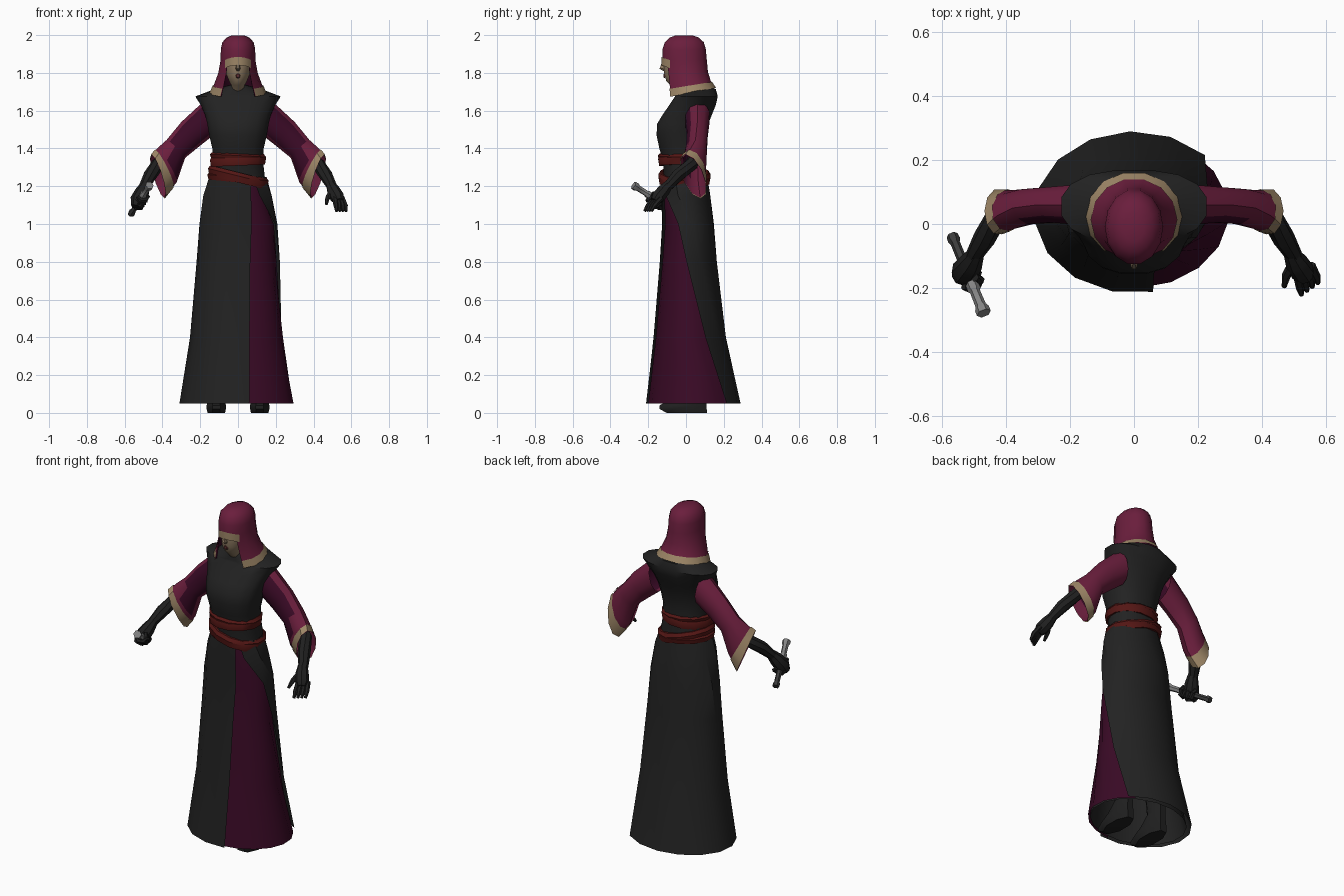
import bpy, bmesh
from math import sin, cos, pi, radians, copysign
from mathutils import Vector as V

cube = bpy.data.objects.get("Cube")
if cube:
    bpy.data.objects.remove(cube)


def material(name, *rgb):
    m = bpy.data.materials.new(name)
    m.use_nodes = True
    m.diffuse_color = (*rgb, 1)
    bsdf = next(n for n in m.node_tree.nodes if n.type == 'BSDF_PRINCIPLED')
    bsdf.inputs["Base Color"].default_value = (*rgb, 1)
    bsdf.inputs["Roughness"].default_value = 0.9
    return m


BLACK = material("black cloth", .016, .016, .016)
GLOVE = material("dark leather", .014, .014, .014)
PLUM = material("plum cloth", .145, .013, .046)
WINE = material("dark wine cloth", .042, .003, .019)
RED = material("red sash", .088, .008, .007)
TAN = material("tan trim", .34, .24, .135)
SKIN = material("skin", .27, .195, .12)
LIPS = material("lips", .12, .03, .03)
STEEL = material("steel", .23, .23, .23)
IRON = material("dark iron", .045, .045, .045)


def loft(name, rings, mat, closed=True, caps=(True, True), skip=None):
    """Skin a list of point rings; skip(centre) leaves faces out."""
    bm = bmesh.new()
    vs = [[bm.verts.new(p) for p in r] for r in rings]
    n = len(rings[0])
    for a, b in zip(vs, vs[1:]):
        for i in range(n if closed else n - 1):
            j = (i + 1) % n
            quad = (a[i], a[j], b[j], b[i])
            if skip and skip(sum((v.co for v in quad), V()) / 4):
                continue
            bm.faces.new(quad)
    for cap, ring in zip(caps, (vs[0], vs[-1])):
        if cap and closed:
            bm.faces.new(ring)
    bmesh.ops.recalc_face_normals(bm, faces=bm.faces)
    me = bpy.data.meshes.new(name)
    bm.to_mesh(me)
    bm.free()
    ob = bpy.data.objects.new(name, me)
    bpy.context.collection.objects.link(ob)
    me.materials.append(mat)
    bpy.ops.object.select_all(action='DESELECT')
    ob.select_set(True)
    bpy.context.view_layer.objects.active = ob
    bpy.ops.object.shade_smooth_by_angle(angle=radians(40))
    return ob


OPEN = (False, False)


def oval(z, rx, front, back, n=16, a0=None, a1=None, tilt_y=0, tilt_x=0, grow=0, power=1):
    """Horizontal oval; angle 0 is the front, 90 the +x side; power under 1 squares it."""
    cy, ry = (front + back) / 2, (back - front) / 2 + grow
    rx += grow
    if a0 is None:
        angles = [2 * pi * (i + .5) / n for i in range(n)]
    else:
        angles = [radians(a0 + (a1 - a0) * i / n) for i in range(n + 1)]

    def bulge(v):
        return copysign(abs(v) ** power, v)
    pts = [V((rx * bulge(sin(t)), cy - ry * bulge(cos(t)), z)) for t in angles]
    for p in pts:
        p.z += tilt_y * p.y + tilt_x * p.x
    return pts


def tube(name, pts, radii, mat, n=8, s=1):
    pts = [V((p[0] * s, p[1], p[2])) for p in pts]
    rings = []
    for i, (p, r) in enumerate(zip(pts, radii)):
        d = (pts[min(i + 1, len(pts) - 1)] - pts[max(i - 1, 0)]).normalized()
        u = d.cross(V((0, 0, 1)) if abs(d.z) < .9 else V((0, 1, 0))).normalized()
        w = d.cross(u)
        rings.append([p + r * (u * cos(2 * pi * k / n) + w * sin(2 * pi * k / n)) for k in range(n)])
    return loft(name, rings, mat)


# Skirt: height, half width, front, back, slit angle, side edge angle
skirt = [(1.25, .15, -.125, .11, 26, 30), (1.15, .182, -.13, .125, 22, 38),
         (1.0, .207, -.125, .147, 20, 68), (.8, .218, -.138, .16, 17, 87),
         (.4, .25, -.172, .212, 14, 115), (.05, .308, -.212, .285, 11, 135)]
loft("wrap_skirt", [oval(*r[:4], n=10, a0=r[4], a1=r[5] - 360, grow=.004) for r in skirt], BLACK, closed=False)
loft("under_skirt", [oval(*r[:4], n=7, a0=r[4] - 8, a1=r[5] + 8, grow=-.012) for r in skirt], WINE, closed=False)
loft("skirt_lining", [oval(*r[:4], grow=-.024) for r in skirt], BLACK, caps=OPEN)

# Boots and shins
for s, side in ((1, "left"), (-1, "right")):
    rings = []
    for z, w, front, back in ((0, .05, -.11, .12), (.02, .055, -.15, .12), (.04, .055, -.15, .12),
                              (.07, .05, -.09, .115), (.13, .045, -.01, .11), (.5, .06, -.05, .1)):
        rings.append([p + V((.115 * s, 0, 0)) for p in oval(z, w, front, back, n=8)])
    loft(side + "_boot", rings, GLOVE)

# Tunic with wide shoulders
tunic = [(1.2, .15, -.12, .11), (1.32, .136, -.12, .095), (1.4, .138, -.143, .092),
         (1.47, .155, -.158, .1), (1.53, .165, -.155, .12), (1.58, .178, -.125, .14),
         (1.63, .2, -.09, .16), (1.675, .23, -.06, .17)]
yoke = [(1.695, .155, -.06, .16), (1.715, .1, -.055, .12), (1.735, .045, -.055, .05)]
loft("tunic", [oval(*r, power=.85) for r in tunic]
     + [oval(*r, tilt_y=.12) for r in yoke], BLACK)


# Sashes
def sash(name, z, h, rx, front, back, slope):
    prof = ((-h, -.012), (-h, .006), (h * .3, .012), (h, 0), (h, -.012))
    loft(name, [oval(z + dz, rx, front, back, n=12, tilt_x=slope, grow=g) for dz, g in prof], RED, caps=OPEN)


sash("upper_sash", 1.337, .028, .142, -.14, .1, .04)
sash("upper_sash_fold", 1.358, .014, .142, -.142, .1, -.05)
sash("lower_sash", 1.247, .027, .152, -.138, .122, -.25)
sash("lower_sash_fold", 1.24, .02, .156, -.13, .122, -.1)

# Bell sleeves, darker in front, with trimmed cuffs and gloved arms
sleeve = [((.17, .06, 1.66), (.13, .06, 1.47), .068), ((.30, .06, 1.54), (.2, .06, 1.415), .058),
          ((.378, .05, 1.445), (.28, .06, 1.35), .058), ((.428, .025, 1.4), (.325, .065, 1.22), .06),
          ((.457, 0, 1.365), (.39, .075, 1.14), .062)]
for s, side in ((1, "left"), (-1, "right")):
    rings = []
    for k, (top, low, w) in enumerate(sleeve):
        c, u = (V(top) + V(low)) / 2, (V(top) - V(low)) / 2
        v = V((.1 * k, 1, 0)).normalized() * w
        ring = [c + u * cos(t * pi / 5) + v * sin(t * pi / 5) for t in range(10)]
        rings.append([V((p.x * s, p.y, p.z)) for p in ring])
    arm = loft(side + "_sleeve", rings, PLUM, caps=OPEN).data
    arm.materials.append(WINE)
    for f in arm.polygons:
        if f.center.y < .04 and f.normal.z < .55 and abs(f.center.x) < .35:
            f.material_index = 1
    mid = [a.lerp(b, .3) for a, b in zip(rings[-2], rings[-1])]
    band = []
    for ring in (mid, rings[-1]):
        c = sum(ring, V()) / len(ring)
        band.append([c + (p - c) * 1.05 for p in ring])
    loft(side + "_cuff_trim", band, TAN, caps=OPEN)
    tube(side + "_forearm", [(.36, .055, 1.37), (.425, .028, 1.315), (.467, -.045, 1.255), (.5, -.1, 1.195)],
         [.03, .036, .035, .026], GLOVE, s=s)

# Open left hand
tube("left_palm", [(.49, -.09, 1.21), (.506, -.12, 1.175), (.526, -.15, 1.14), (.535, -.165, 1.12)],
     [.025, .036, .038, .026], GLOVE)
for i in range(4):
    x, y = .512 + .013 * i, -.165 + .012 * i
    tube("left_finger_%d" % i, [(x, y, 1.138), (x + .006 + .004 * i, y - .035, 1.1),
                                (x + .01 + .004 * i, y - .055, 1.068)],
         [.015, .013, .008], GLOVE, n=6)
tube("left_thumb", [(.5, -.12, 1.175), (.475, -.16, 1.14), (.468, -.195, 1.105)], [.018, .014, .008], GLOVE, n=6)

# Right fist wrapped round a hilt
tube("right_fist", [(-.49, -.09, 1.21), (-.507, -.12, 1.17), (-.528, -.15, 1.125), (-.54, -.165, 1.09)],
     [.025, .038, .044, .028], GLOVE)
start, end = V((-.567, -.035, 1.052)), V((-.468, -.278, 1.205))
axis = (end - start).normalized()
side_dir = axis.cross(V((0, 0, 1))).normalized()
up_dir = side_dir.cross(axis)
for i in range(4):
    c = start.lerp(end, .36 + .085 * i)
    arc = [c + .028 * (side_dir * cos(t) + up_dir * sin(t)) for t in (2.2, 3.2, 4.2, 5.2, 6.2)]
    tube("right_finger_%d" % i, arc, [.013, .015, .015, .014, .01], GLOVE, n=6)


def hilt(name, stops, mat):
    tube(name, [start.lerp(end, f) for f, r in stops], [r for f, r in stops], mat, n=6)


hilt("hilt_grip", [(0, .018), (.06, .02), (.1, .015), (.65, .016)], IRON)
hilt("hilt_emitter", [(.62, .02), (.7, .021), (.72, .016), (.9, .017), (.94, .023), (1, .023)], STEEL)

# Head, nose and mouth
head = [(1.69, .04, -.04, .05), (1.735, .036, -.085, .04), (1.755, .048, -.105, .04),
        (1.79, .062, -.116, .05), (1.84, .07, -.12, .06), (1.89, .068, -.112, .07)]
loft("face", [oval(*r) for r in head], SKIN)
nose = [(1.81, .008, -.122, -.1), (1.822, .013, -.143, -.1), (1.845, .009, -.134, -.1), (1.875, .006, -.122, -.1)]
loft("nose", [oval(*r, n=6) for r in nose], SKIN)
tube("mouth", [(0, -.11, 1.785), (0, -.119, 1.785)], [.014, .009], LIPS)

# Hood with an open front, brow band and hem trim
hood = [(1.69, .147, -.11, .158, .2), (1.737, .127, -.112, .134, .16), (1.8, .104, -.118, .119, .05),
        (1.87, .092, -.127, .113, 0), (1.925, .091, -.127, .108, 0), (1.962, .083, -.115, .097, 0),
        (1.987, .06, -.088, .07, 0), (1.999, .032, -.055, .035, 0)]


def face_gap(c):
    return c.z < 1.868 and c.y < -.04 and abs(c.x) < .062


rings = [oval(*r[:4], n=14, tilt_y=r[4]) for r in hood]
loft("hood", rings, PLUM, caps=(False, True), skip=face_gap)
loft("hood_lining", [oval(*r[:4], n=14, tilt_y=r[4], grow=-.006) for r in hood[:5]], WINE, caps=OPEN, skip=face_gap)
upper = [a.lerp(b, .85) for a, b in zip(rings[0], rings[1])]
trim = [[V((p.x * 1.03, p.y * 1.03, p.z)) for p in r] for r in (rings[0], upper)]
loft("hood_trim", trim, TAN, caps=OPEN, skip=lambda c: c.y < -.04 and abs(c.x) < .07)
brow = [oval(z, .084, -.131, .08, n=8, a0=-55, a1=55, tilt_y=-.35) for z in (1.795, 1.838)]
loft("brow_band", brow, TAN, closed=False)
